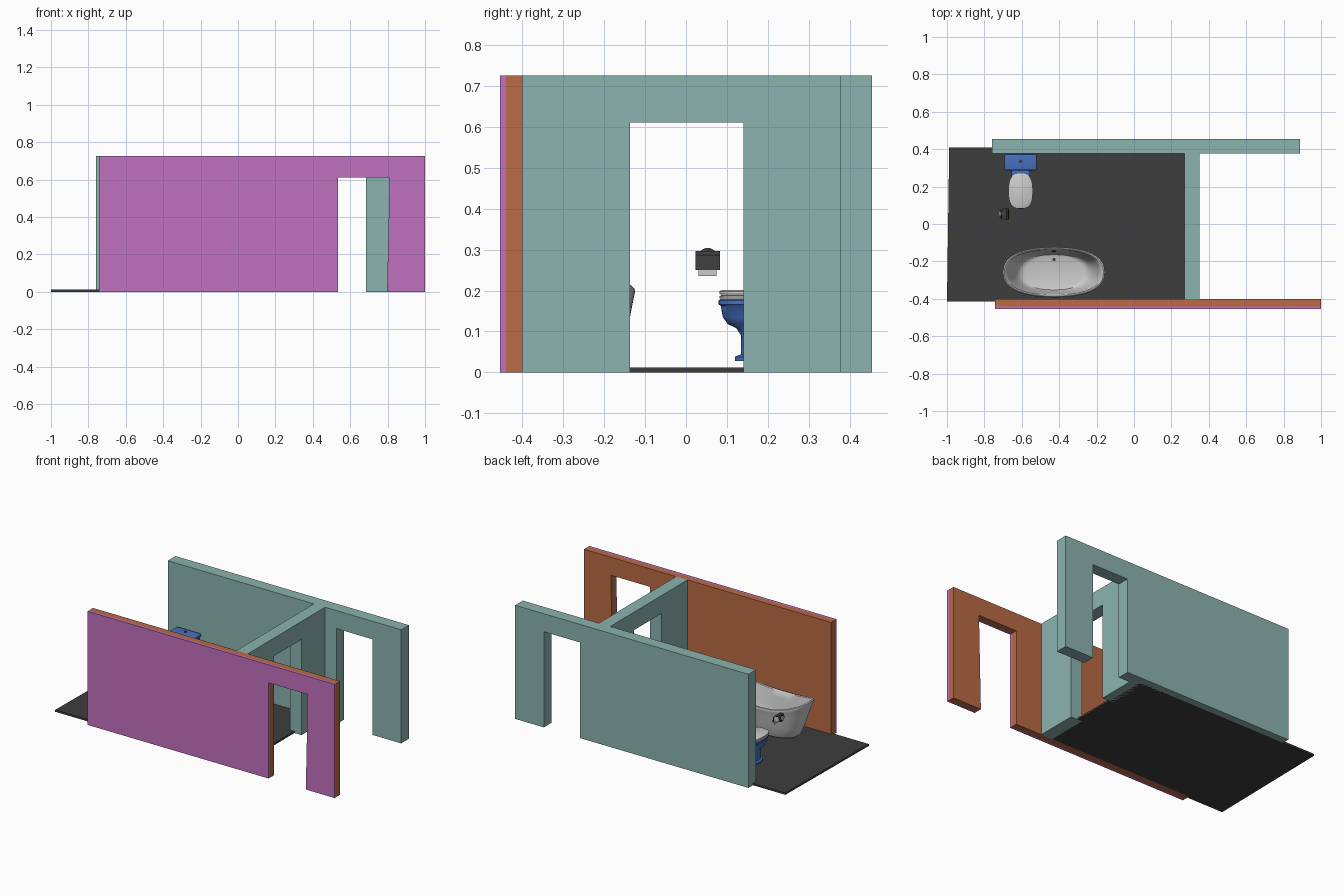
import bpy, bmesh, math
from mathutils import Vector, Matrix

if "Cube" in bpy.data.objects:
    bpy.data.objects.remove(bpy.data.objects["Cube"])


def mat(name, r, g, b):
    m = bpy.data.materials.new(name)
    m.diffuse_color = [(c / 255) ** 2.2 for c in (r, g, b)] + [1]
    m.use_nodes = True
    m.node_tree.nodes["Principled BSDF"].inputs["Base Color"].default_value = m.diffuse_color
    return m


TEAL = mat("teal", 138, 178, 173)
PURPLE = mat("purple", 192, 112, 190)
ORANGE = mat("orange", 184, 106, 70)
BLUE = mat("blue", 72, 112, 190)
DARK = mat("dark", 64, 64, 64)
WHITE = mat("white", 205, 205, 205)


def finish(name, bm, material, smooth=False):
    bmesh.ops.recalc_face_normals(bm, faces=bm.faces)
    me = bpy.data.meshes.new(name)
    bm.to_mesh(me)
    bm.free()
    ob = bpy.data.objects.new(name, me)
    bpy.context.collection.objects.link(ob)
    me.materials.append(material)
    if smooth:
        bpy.ops.object.select_all(action='DESELECT')
        ob.select_set(True)
        bpy.context.view_layer.objects.active = ob
        bpy.ops.object.shade_smooth_by_angle(angle=math.radians(40))
    return ob


def prism(name, pts, vec, material):
    """Extrude a closed 3D outline along vec."""
    bm = bmesh.new()
    f = bm.faces.new([bm.verts.new(p) for p in pts])
    g = bmesh.ops.extrude_face_region(bm, geom=[f])
    bmesh.ops.translate(bm, vec=vec, verts=[v for v in g["geom"] if isinstance(v, bmesh.types.BMVert)])
    return finish(name, bm, material)


def door_outline(a, b, d0, d1, d1_top):
    return [(a, 0), (d0, 0), (d0, 0.61), (d1_top, 0.61), (d1, 0), (b, 0), (b, 0.725), (a, 0.725)]


def wall_x(name, y0, y1, outline, material):
    prism(name, [(u, y0, z) for u, z in outline], (0, y1 - y0, 0), material)


def box(name, lo, hi, material, bevel=0):
    bm = bmesh.new()
    lo, hi = Vector(lo), Vector(hi)
    bmesh.ops.create_cube(bm, size=1, matrix=Matrix.Translation((lo + hi) / 2) @ Matrix.Diagonal((*(hi - lo), 1)))
    if bevel:
        bmesh.ops.bevel(bm, geom=bm.edges[:], offset=bevel, segments=3, profile=0.5, affect='EDGES')
    return finish(name, bm, material, bevel > 0)


def cylinder(name, centre, radius, depth, axis, material):
    bm = bmesh.new()
    rot = Vector((0, 0, 1)).rotation_difference(Vector(axis)).to_matrix().to_4x4()
    bmesh.ops.create_cone(bm, cap_ends=True, segments=24, radius1=radius, radius2=radius, depth=depth,
                          matrix=Matrix.Translation(centre) @ rot)
    return finish(name, bm, material, True)


def loft(name, cx, rings, material, power=2.4, n=48):
    """Stack of rounded ovals: (centre y, half x, half y, z, lift of both x ends)."""
    bm = bmesh.new()
    loops = []
    for cy, rx, ry, z, lift in rings:
        loop = []
        for i in range(n):
            t = 2 * math.pi * i / n
            c, s = math.cos(t), math.sin(t)
            x = math.copysign(abs(c) ** (2 / power), c)
            y = math.copysign(abs(s) ** (2 / power), s)
            loop.append(bm.verts.new((cx + rx * x, cy + ry * y, z + lift * c * c)))
        loops.append(loop)
    for a, b in zip(loops, loops[1:]):
        for i in range(n):
            j = (i + 1) % n
            bm.faces.new((a[i], a[j], b[j], b[i]))
    bm.faces.new(loops[0])
    bm.faces.new(loops[-1])
    return finish(name, bm, material, True)


# Floor slab with a slightly skewed left end
prism("floor", [(-1, -0.415, 0), (0.3, -0.415, 0), (0.3, 0.41, 0), (-0.988, 0.41, 0)], (0, 0, 0.012), DARK)

# Walls with door openings
wall_x("front_wall_outer", -0.455, -0.44, door_outline(-0.743, 1, 0.535, 0.797, 0.811), PURPLE)
wall_x("front_wall_inner", -0.44, -0.40, door_outline(-0.743, 1, 0.535, 0.797, 0.811), ORANGE)
wall_x("back_wall", 0.378, 0.455, door_outline(-0.76, 0.887, 0.43, 0.685, 0.685), TEAL)
prism("cross_wall", [(0.27, y, z) for y, z in door_outline(-0.402, 0.378, -0.137, 0.14, 0.14)], (0.08, 0, 0), TEAL)

# Bathtub with raised ends, outside shell then inside shell
TY = -0.258
loft("bathtub", -0.428, [(TY, *r) for r in (
    (0.15, 0.08, 0.016, 0), (0.178, 0.096, 0.02, 0), (0.19, 0.102, 0.032, 0), (0.215, 0.114, 0.09, 0.005),
    (0.24, 0.123, 0.145, 0.025), (0.264, 0.131, 0.185, 0.05), (0.272, 0.134, 0.197, 0.056),
    (0.272, 0.132, 0.204, 0.057), (0.265, 0.127, 0.207, 0.057), (0.257, 0.121, 0.202, 0.056),
    (0.24, 0.114, 0.165, 0.035), (0.215, 0.106, 0.11, 0.012), (0.19, 0.1, 0.065, 0),
    (0.172, 0.094, 0.05, 0), (0.15, 0.082, 0.045, 0))], WHITE)
cylinder("tub_drain", (-0.428, -0.19, 0.046), 0.009, 0.005, (0, 0, 1), DARK)
cylinder("tub_overflow", (-0.428, -0.143, 0.17), 0.01, 0.008, (0, 1, -0.2), DARK)

# Toilet bowl and pedestal
TX = -0.606
loft("toilet_bowl", TX, [(*r, 0) for r in (
    (0.205, 0.048, 0.085, 0.028), (0.205, 0.048, 0.085, 0.038), (0.21, 0.038, 0.076, 0.044),
    (0.21, 0.035, 0.075, 0.09), (0.203, 0.038, 0.08, 0.108), (0.19, 0.046, 0.088, 0.118),
    (0.181, 0.055, 0.091, 0.135), (0.177, 0.061, 0.092, 0.162), (0.176, 0.066, 0.096, 0.166),
    (0.176, 0.066, 0.096, 0.176), (0.176, 0.063, 0.093, 0.179))], BLUE, 2.3)

# Seat and lid
for part, z0, z1 in (("toilet_seat", 0.18, 0.189), ("toilet_lid", 0.19, 0.201)):
    loft(part, TX, [(0.176, 0.062, 0.091, z0, 0), (0.176, 0.065, 0.094, z0 + 0.002, 0),
                    (0.176, 0.065, 0.094, z1 - 0.003, 0), (0.176, 0.06, 0.089, z1, 0)], WHITE, 2.8)

# Neck, cistern, cistern lid and button
box("toilet_neck", (TX - 0.05, 0.245, 0.12), (TX + 0.05, 0.33, 0.195), BLUE, 0.008)
box("cistern", (TX - 0.08, 0.294, 0.185), (TX + 0.08, 0.37, 0.31), BLUE, 0.01)
box("cistern_lid", (TX - 0.086, 0.287, 0.305), (TX + 0.086, 0.373, 0.328), BLUE, 0.008)
cylinder("flush_button", (TX, 0.335, 0.329), 0.009, 0.006, (0, 0, 1), DARK)

# Paper holder: mounting disc, arm, roll, cover and hanging sheet
HY = 0.053
cylinder("holder_disc", (-0.711, HY, 0.28), 0.024, 0.008, (1, 0, 0), DARK)
cylinder("holder_knob", (-0.715, HY, 0.28), 0.014, 0.012, (1, 0, 0), WHITE)
cylinder("holder_arm", (-0.698, HY, 0.28), 0.008, 0.03, (1, 0, 0), WHITE)
cylinder("paper_roll", (-0.69, HY, 0.274), 0.018, 0.044, (0, 1, 0), WHITE)
arc = [(-0.704, 0.297), (-0.682, 0.297), (-0.672, 0.287), (-0.669, 0.25),
       (-0.672, 0.25), (-0.675, 0.286), (-0.683, 0.294), (-0.704, 0.294)]
prism("holder_cover", [(x, HY - 0.03, z) for x, z in arc], (0, 0.06, 0), DARK)
box("paper_sheet", (-0.674, HY - 0.022, 0.235), (-0.672, HY + 0.022, 0.272), WHITE)
